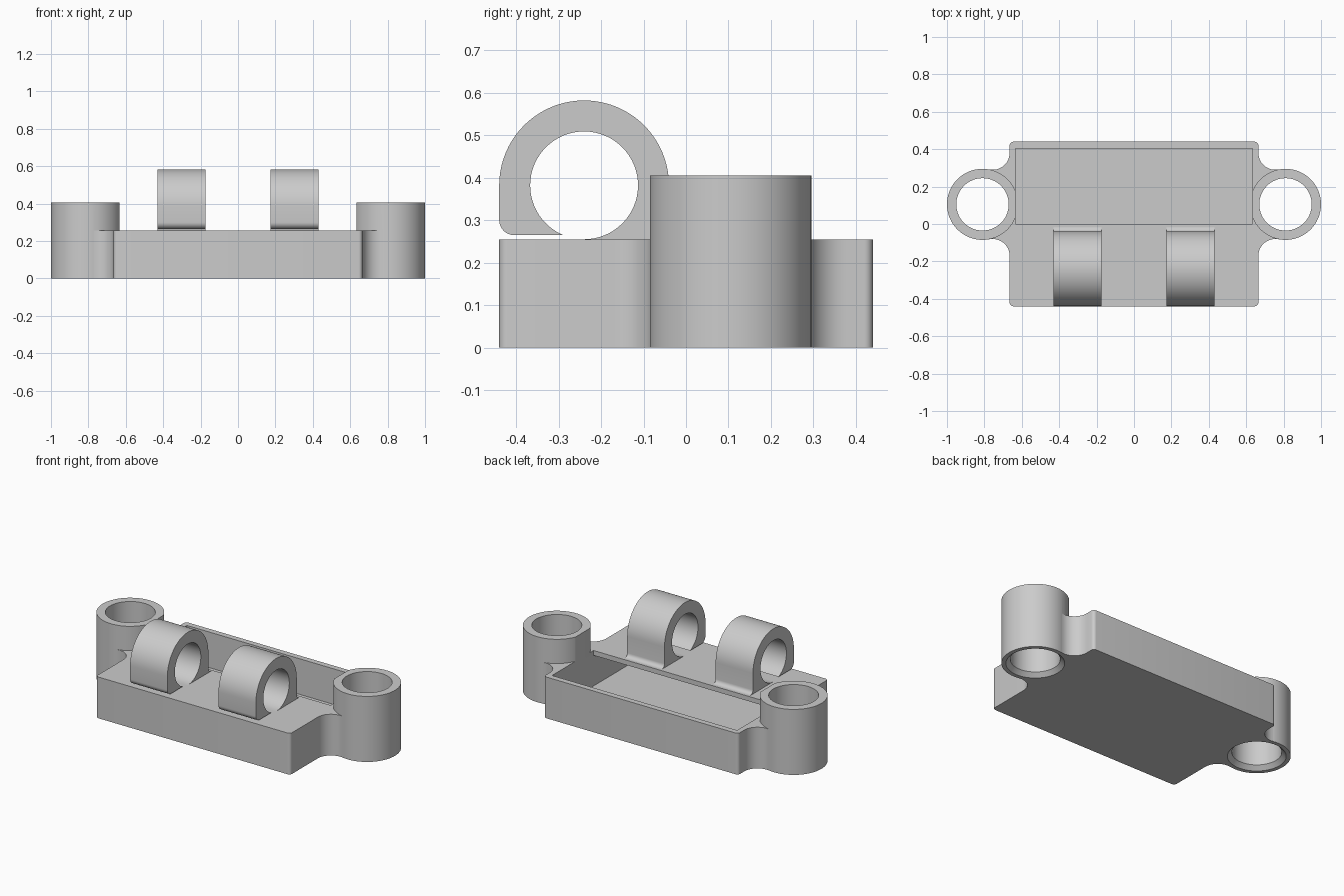
import bpy, bmesh
from math import sin, cos, radians, tau

if "Cube" in bpy.data.objects:
    bpy.data.objects.remove(bpy.data.objects["Cube"])

grey = bpy.data.materials.new("plain_grey")
grey.use_nodes = True
grey.diffuse_color = (0.6, 0.6, 0.6, 1)
grey.node_tree.nodes["Principled BSDF"].inputs["Base Color"].default_value = grey.diffuse_color


def arc(cx, cy, r, start, end, steps=12):
    angles = [radians(start + (end - start) * i / steps) for i in range(steps + 1)]
    return [(cx + r * cos(a), cy + r * sin(a)) for a in angles]


def loft(name, rings):
    """Solid through matching rings of 3D points, capped at both ends."""
    bm = bmesh.new()
    rows = [[bm.verts.new(p) for p in ring] for ring in rings]
    n = len(rows[0])
    for low, high in zip(rows, rows[1:]):
        for i in range(n):
            j = (i + 1) % n
            bm.faces.new((low[i], low[j], high[j], high[i]))
    bm.faces.new(rows[0][::-1])
    bm.faces.new(rows[-1])
    bmesh.ops.recalc_face_normals(bm, faces=bm.faces)
    mesh = bpy.data.meshes.new(name)
    bm.to_mesh(mesh)
    bm.free()
    mesh.materials.append(grey)
    obj = bpy.data.objects.new(name, mesh)
    bpy.context.collection.objects.link(obj)
    return obj


def round_solid(name, cx, cy, levels):
    circle = [tau * i / 64 for i in range(64)]
    return loft(name, [[(cx + r * cos(a), cy + r * sin(a), z) for a in circle]
                       for z, r in levels])


def box(name, x, y0, y1, z0, z1):
    corners = [(-x, y0), (x, y0), (x, y1), (-x, y1)]
    return loft(name, [[(px, py, z) for px, py in corners] for z in (z0, z1)])


def select_only(obj):
    bpy.ops.object.select_all(action="DESELECT")
    obj.select_set(True)
    bpy.context.view_layer.objects.active = obj


def combine(target, tool, operation):
    mod = target.modifiers.new(operation, "BOOLEAN")
    mod.object, mod.operation, mod.solver = tool, operation, "EXACT"
    select_only(target)
    bpy.ops.object.modifier_apply(modifier=mod.name)
    bpy.data.objects.remove(tool)


def smooth(obj):
    select_only(obj)
    bpy.ops.object.shade_smooth_by_angle(angle=radians(30))


POST_X, POST_Y, POST_R = 0.81, 0.105, 0.19
HALF_X, HALF_Y, CORNER = 0.665, 0.44, 0.02
FILLET, RISE, MEET = 0.09, 0.275, 78.7
TOP = 0.255

# Housing outline: rounded corners and concave fillets leading into the posts
side = arc(HALF_X - CORNER, CORNER - HALF_Y, CORNER, -90, 0, 6)
side += arc(HALF_X + FILLET, POST_Y - RISE, FILLET, 180, MEET)
side += [(POST_X, POST_Y)]
side += arc(HALF_X + FILLET, POST_Y + RISE, FILLET, 360 - MEET, 180)
side += arc(HALF_X - CORNER, HALF_Y - CORNER, CORNER, 0, 90, 6)
outline = side + [(-x, y) for x, y in reversed(side)]
housing = loft("housing", [[(x, y, z) for x, y in outline] for z in (0, TOP)])

# Tubular end posts, bored through with a chamfer underneath
for s in (-1, 1):
    combine(housing, round_solid("post", s * POST_X, POST_Y,
                                 [(0, POST_R), (0.405, POST_R)]), "UNION")
for s in (-1, 1):
    combine(housing, round_solid("bore", s * POST_X, POST_Y,
                                 [(-0.01, 0.175), (0.025, 0.14), (0.6, 0.14)]), "DIFFERENCE")

# Hollow inside, roofed at the front and open at the back
combine(housing, box("opening", 0.633, 0, 0.405, 0.035, 0.6), "DIFFERENCE")
combine(housing, box("cavity", 0.633, -0.405, 0.1, 0.035, 0.225), "DIFFERENCE")
smooth(housing)

# Hook-shaped rings: one foot joined to the roof, the front lip just clear of it
RING_Y, RING_Z, RING_R, HOLE_R = -0.24, 0.382, 0.2, 0.127
hook = [(RING_Y, 0.25), (-0.015, 0.25)]
hook += arc(-0.015, 0.28, 0.025, 270, 180, 6)
hook += arc(RING_Y, RING_Z, RING_R, 0, 180, 40)
hook += arc(-0.405, 0.3, 0.035, 180, 270, 8)
hook += arc(RING_Y, RING_Z, HOLE_R, 247, -90, 60)
for name, x0 in (("left_ring", 0.175), ("right_ring", -0.43)):
    smooth(loft(name, [[(x, y, z) for y, z in hook] for x in (x0, x0 + 0.255)]))
